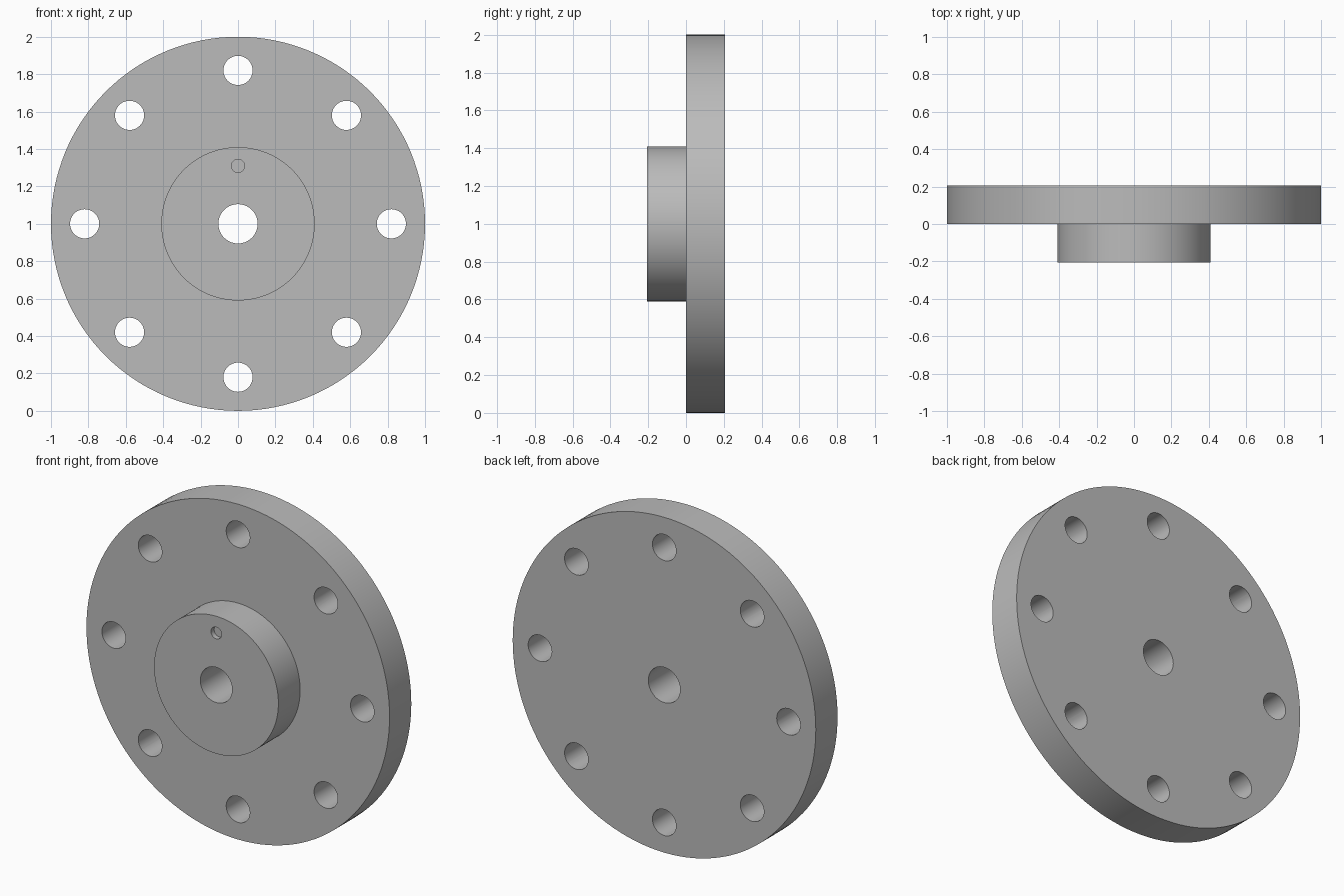
import bpy
import bmesh
from math import cos, sin, pi
from mathutils import Matrix, Vector

cube = bpy.data.objects.get("Cube")
if cube:
    bpy.data.objects.remove(cube, do_unlink=True)

AXIS_Z = 1.0                      # height of the flange axis
FLANGE_R, HUB_R, BORE_R = 1.0, 0.41, 0.105
HALF = 0.205                      # thickness of flange and of hub
BOLT_R, BOLT_CIRCLE, BOLTS = 0.078, 0.82, 8
PIN_R, PIN_OFFSET, PIN_DEPTH = 0.035, 0.31, 0.03

steel = bpy.data.materials.new("plain grey steel")
steel.use_nodes = True
grey = (0.5, 0.5, 0.5, 1)
steel.diffuse_color = grey
steel.node_tree.nodes["Principled BSDF"].inputs["Base Color"].default_value = grey


def make_object(name, bm):
    bmesh.ops.recalc_face_normals(bm, faces=bm.faces)
    mesh = bpy.data.meshes.new(name)
    bm.to_mesh(mesh)
    bm.free()
    obj = bpy.data.objects.new(name, mesh)
    bpy.context.collection.objects.link(obj)
    mesh.materials.append(steel)
    return obj


def add_drill(bm, x, z, radius, y_start, y_end):
    """Cylinder along y, used to cut a hole."""
    place = Matrix.Translation((x, (y_start + y_end) / 2, z)) @ Matrix.Rotation(pi / 2, 4, "X")
    bmesh.ops.create_cone(bm, cap_ends=True, segments=48, radius1=radius,
                          radius2=radius, depth=y_end - y_start, matrix=place)


# Flange with hub and centre bore, turned from one closed profile
bm = bmesh.new()
profile = [(BORE_R, -HALF), (HUB_R, -HALF), (HUB_R, 0),
           (FLANGE_R, 0), (FLANGE_R, HALF), (BORE_R, HALF)]
points = [bm.verts.new((r, y, AXIS_Z)) for r, y in profile]
edges = [bm.edges.new((p, points[(i + 1) % len(points)])) for i, p in enumerate(points)]
bmesh.ops.spin(bm, geom=points + edges, cent=Vector((0, 0, AXIS_Z)), axis=(0, 1, 0),
               angle=2 * pi, steps=128, use_merge=True)
bmesh.ops.remove_doubles(bm, verts=bm.verts, dist=0.0001)
flange = make_object("flange_with_hub", bm)

# Ring of bolt holes and the shallow blind pin hole in the hub
bm = bmesh.new()
for i in range(BOLTS):
    a = 2 * pi * i / BOLTS
    add_drill(bm, BOLT_CIRCLE * cos(a), AXIS_Z + BOLT_CIRCLE * sin(a), BOLT_R, -0.1, 0.3)
add_drill(bm, 0, AXIS_Z + PIN_OFFSET, PIN_R, -0.3, PIN_DEPTH - HALF)
drills = make_object("hole_cutters", bm)
drills.hide_render = True

cut = flange.modifiers.new("holes", "BOOLEAN")
cut.operation = "DIFFERENCE"
cut.solver = "EXACT"
cut.object = drills

# Apply the cut, then shade the round walls smooth
bpy.ops.object.select_all(action="DESELECT")
flange.select_set(True)
bpy.context.view_layer.objects.active = flange
bpy.ops.object.modifier_apply(modifier=cut.name)
bpy.data.objects.remove(drills, do_unlink=True)
bpy.ops.object.shade_smooth_by_angle(angle=pi / 6)
